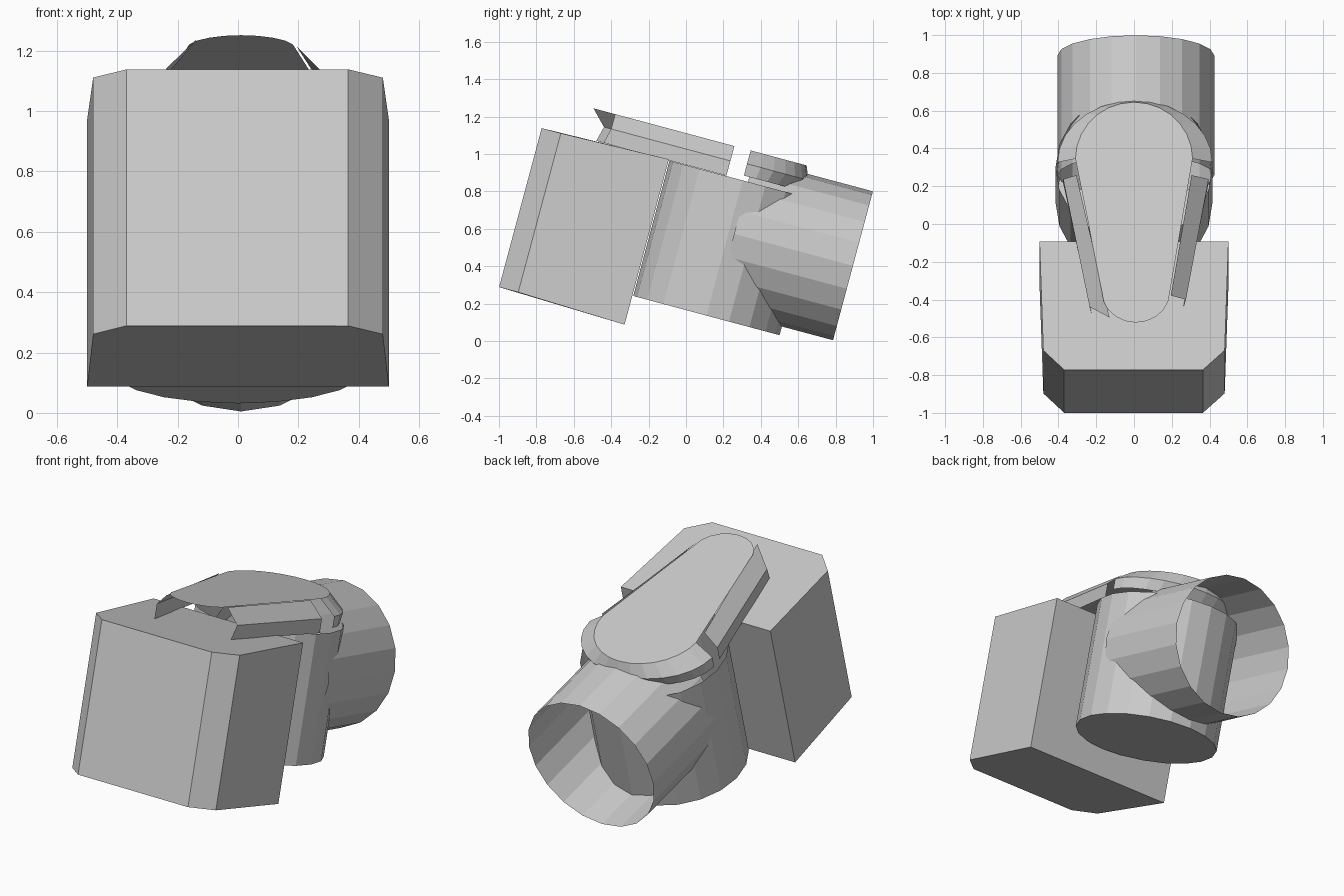
import bpy, bmesh
from math import sin, cos, pi, radians

if "Cube" in bpy.data.objects:
    bpy.data.objects.remove(bpy.data.objects["Cube"])

TILT = radians(-15)   # whole model leans about the x axis


def loft(name, rings, closed=True, caps=()):
    """Skin equal-length point rings; cap the ring indices given."""
    bm = bmesh.new()
    vs = [[bm.verts.new(p) for p in r] for r in rings]
    n = len(rings[0])
    for a, b in zip(vs, vs[1:]):
        for i in range(n if closed else n - 1):
            j = (i + 1) % n
            bm.faces.new((a[i], a[j], b[j], b[i]))
    for c in caps:
        bm.faces.new(vs[c])
    bmesh.ops.recalc_face_normals(bm, faces=bm.faces)
    me = bpy.data.meshes.new(name)
    bm.to_mesh(me)
    bm.free()
    ob = bpy.data.objects.new(name, me)
    bpy.context.collection.objects.link(ob)
    ob.rotation_euler.x = TILT
    return ob


def arc(cx, cy, rx, ry, a0, a1, n, z):
    return [(cx + rx * cos(a0 + (a1 - a0) * i / n),
             cy + ry * sin(a0 + (a1 - a0) * i / n), z) for i in range(n + 1)]


# front block: chamfered front corners, slightly taller at the back
plan = [(-0.37, -1.04, 0.02), (0.365, -1.04, 0.02), (0.48, -0.934, 0.02),
        (0.5, -0.34, 0.0), (-0.5, -0.34, 0.0), (-0.48, -0.934, 0.02)]
top = [(x, y, 0.915 if z == 0 else 0.9) for x, y, z in plan]
loft("front_block", [plan, top], caps=(0, 1))

# upright round body, closed at the bottom
SIDES = 20
body = [arc(0.0, 0.07, 0.415, 0.405, 0, 2 * pi, SIDES, z)[:-1] for z in (0.16, 0.908)]
loft("round_body", body, caps=(0,))

# open outlet pipe running backwards
pipe = [[(0.01 + 0.415 * sin(2 * pi * i / SIDES), y,
          0.62 - 0.412 * cos(2 * pi * i / SIDES)) for i in range(SIDES)]
        for y in (0.1, 0.758)]
loft("outlet_pipe", pipe)

# teardrop lid sheet
LID = 1.074
outline = (arc(0.0, 0.07, 0.31, 0.31, 0, pi, 14, LID)
           + arc(0.01, -0.66, 0.18, 0.168, pi, 2 * pi, 10, LID))
loft("lid_plate", [outline], caps=(0,))

# rounded rear rim of the lid
rim = [arc(0.0, 0.07, 0.31, 0.31, 0, pi, 14, LID),
       arc(0.005, 0.07, 0.41, 0.34, 0, pi, 14, 1.0),
       arc(0.005, 0.07, 0.41, 0.30, 0, pi, 14, 0.935)]
loft("lid_rear_rim", rim, closed=False)

# sloped side rails of the lid: (top, outer) x/y at rear and front
for name, t0, t1, o0, o1 in (
        ("lid_rail_right", (0.305, -0.02), (0.195, -0.68), (0.395, -0.02), (0.275, -0.68)),
        ("lid_rail_left", (-0.305, -0.02), (-0.13, -0.80), (-0.375, -0.02), (-0.235, -0.72))):
    rings = [[(*t0, LID), (*t1, LID)],
             [(*o0, 0.992), (*o1, 0.992)],
             [(*o0, 0.91), (o1[0] * 0.95, o1[1] - 0.02, 0.91)]]
    loft(name, rings, closed=False)
